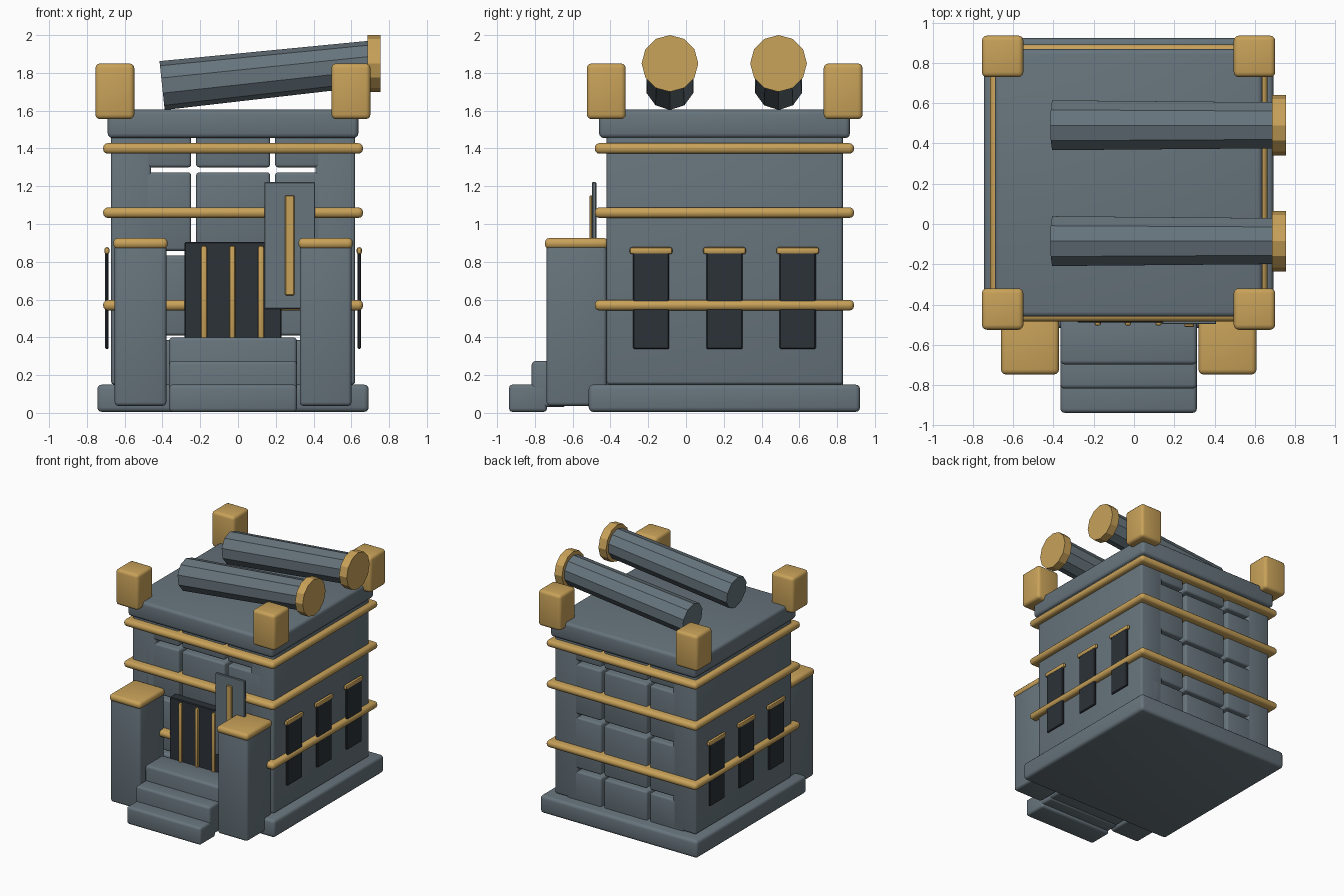
import bpy, bmesh, math
from mathutils import Vector

if "Cube" in bpy.data.objects:
    bpy.data.objects.remove(bpy.data.objects["Cube"])


def material(name, rgb):
    m = bpy.data.materials.new(name)
    m.diffuse_color = (*rgb, 1)
    m.use_nodes = True
    m.node_tree.nodes["Principled BSDF"].inputs["Base Color"].default_value = m.diffuse_color
    return m


STONE = material("grey_stone", (0.135, 0.175, 0.202))
GOLD = material("gold_trim", (0.58, 0.36, 0.10))
DARK = material("dark_opening", (0.025, 0.032, 0.040))


def finish(name, bm, mat, smooth=True):
    bmesh.ops.recalc_face_normals(bm, faces=bm.faces)
    me = bpy.data.meshes.new(name)
    bm.to_mesh(me)
    bm.free()
    me.materials.append(mat)
    ob = bpy.data.objects.new(name, me)
    bpy.context.collection.objects.link(ob)
    if smooth:
        bpy.ops.object.select_all(action='DESELECT')
        ob.select_set(True)
        bpy.context.view_layer.objects.active = ob
        bpy.ops.object.shade_smooth_by_angle(angle=math.radians(35))
    return ob


def box(name, x, y, z, mat, bevel=0.02, segments=3):
    """Rounded box from (min, max) ranges."""
    bm = bmesh.new()
    bmesh.ops.create_cube(bm, size=1)
    for v in bm.verts:
        v.co = Vector([(r[0] + r[1]) / 2 + c * (r[1] - r[0])
                       for c, r in zip(v.co, (x, y, z))])
    if bevel:
        bmesh.ops.bevel(bm, geom=bm.edges[:], offset=bevel, segments=segments,
                        profile=0.5, affect='EDGES', clamp_overlap=True)
    return finish(name, bm, mat, bool(bevel))


def tube(name, a, b, ra, rb, sides, mat):
    """Flat-sided closed cylinder between points a and b in an xz plane."""
    a, b = Vector(a), Vector(b)
    side = Vector((0, 1, 0))
    up = (b - a).normalized().cross(side)
    bm = bmesh.new()
    rings = []
    for p, r in ((a, ra), (b, rb)):
        rings.append([bm.verts.new(p + up * r * math.cos(2 * math.pi * i / sides)
                                   + side * r * math.sin(2 * math.pi * i / sides))
                      for i in range(sides)])
    for i in range(sides):
        j = (i + 1) % sides
        bm.faces.new((rings[0][i], rings[0][j], rings[1][j], rings[1][i]))
    for ring in rings:
        bm.faces.new(ring)
    return finish(name, bm, mat, False)


CX = -0.026          # centre line of the building
DEPTH = (-0.42, 0.83)

# Foundation and roof slab
box("foundation", (-0.745, 0.692), (-0.515, 0.922), (0.005, 0.15), STONE, 0.025)
box("roof_slab", (-0.69, 0.637), (-0.46, 0.868), (1.455, 1.605), STONE, 0.025)

# Side walls
box("left_wall", (-0.672, -0.46), DEPTH, (0.15, 1.52), STONE, 0.016)
box("right_wall", (0.41, 0.62), DEPTH, (0.15, 1.52), STONE, 0.016)

# Stone blocks running through the building, separated by narrow joints
for c, xs in enumerate(((-0.56, -0.248), (-0.222, 0.17), (0.196, 0.51))):
    for r, zs in enumerate(((0.12, 0.385), (0.41, 0.832), (0.858, 1.273), (1.3, 1.52))):
        box(f"wall_block_{c}_{r}", xs, DEPTH, zs, STONE, 0.016)

# Gold bands around the building
for i, z in enumerate((0.57, 1.06, 1.40)):
    box(f"gold_band_{i}", (-0.714, 0.662), (-0.483, 0.89), (z - 0.028, z + 0.028), GOLD, 0.025)

# Roof corner blocks
for i, x in enumerate((-0.652, 0.598)):
    for j, y in enumerate((-0.422, 0.832)):
        box(f"corner_block_{i}_{j}", (x - 0.103, x + 0.103), (y - 0.103, y + 0.103),
            (1.555, 1.85), GOLD, 0.025)

# Tilted roof barrels with gold end discs
for i, y in enumerate((-0.085, 0.49)):
    tube(f"roof_barrel_{i}", (-0.402, y, 1.733), (0.70, y, 1.85), 0.13, 0.12, 10, STONE)
    tube(f"barrel_disc_{i}", (0.686, y, 1.85), (0.755, y, 1.85), 0.15, 0.15, 12, GOLD)

# Entrance pillars with gold caps
for i, s in enumerate((-1, 1)):
    x = CX + s * 0.49
    box(f"entrance_pillar_{i}", (x - 0.137, x + 0.137), (-0.738, -0.42), (0.037, 0.89), STONE, 0.02)
    box(f"pillar_cap_{i}", (x - 0.144, x + 0.144), (-0.747, -0.412), (0.868, 0.926), GOLD, 0.025)

# Steps
for i, (y0, y1, z0, z1) in enumerate(((-0.937, -0.735, 0.005, 0.15),
                                      (-0.817, -0.635, 0.03, 0.275),
                                      (-0.697, -0.47, 0.04, 0.40))):
    box(f"step_{i}", (-0.365, 0.312), (y0, y1), (z0, z1), STONE, 0.02)

# Door, door bars and the leaning panel beside them
box("door", (-0.282, 0.23), (-0.489, -0.41), (0.385, 0.905), DARK, 0.005, 1)
for i, x in enumerate((-0.18, -0.03, 0.122)):
    box(f"door_bar_{i}", (x - 0.016, x + 0.016), (-0.505, -0.475), (0.39, 0.885), GOLD, 0.012, 2)
box("door_panel", (0.14, 0.408), (-0.497, -0.475), (0.55, 1.222), STONE, 0.004, 1)
box("panel_strip", (0.25, 0.298), (-0.511, -0.495), (0.622, 1.152), GOLD, 0.004, 1)

# Side windows with gold lintels
for s, label in ((-1, "left"), (1, "right")):
    x = CX + s * 0.668
    for i, y in enumerate((-0.185, 0.204, 0.591)):
        box(f"{label}_window_{i}", (x - 0.009, x + 0.009), (y - 0.096, y + 0.096),
            (0.338, 0.86), DARK, 0.006, 1)
        box(f"{label}_lintel_{i}", (x - 0.014, x + 0.014), (y - 0.113, y + 0.113),
            (0.84, 0.877), GOLD, 0.012, 2)
